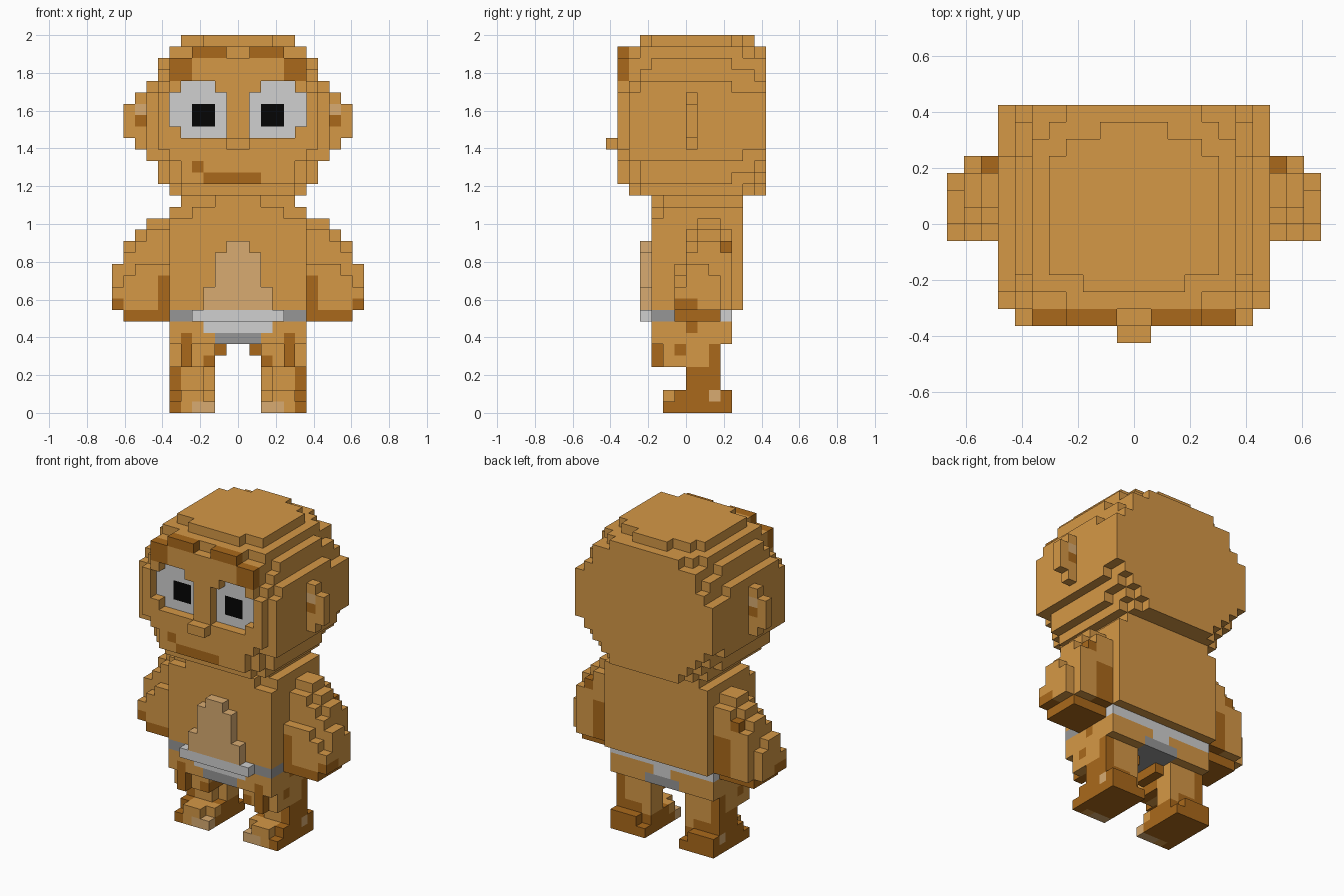
import bpy
import bmesh
from mathutils import Vector

cube = bpy.data.objects.get("Cube")
if cube:
    bpy.data.objects.remove(cube, do_unlink=True)

U = 2 / 33  # size of one block
COLOURS = {
    "gold": (213, 152, 70), "brown": (170, 105, 27), "tan": (216, 171, 113),
    "white": (208, 208, 208), "grey": (150, 150, 150), "black": (5, 5, 5),
}


def linear(c):
    c /= 255
    return c / 12.92 if c <= 0.04045 else ((c + 0.055) / 1.055) ** 2.4


materials = {}
for name, rgb in COLOURS.items():
    m = bpy.data.materials.new(name)
    m.use_nodes = True
    col = tuple(linear(c) for c in rgb) + (1,)
    m.diffuse_color = col
    bsdf = m.node_tree.nodes["Principled BSDF"]
    bsdf.inputs["Base Color"].default_value = col
    bsdf.inputs["Roughness"].default_value = 0.9
    materials[name] = m
ORDER = list(COLOURS)

parts = {}  # part name -> {block: colour}


def cells(x, y, z):
    return [(i, j, k) for i in range(*x) for j in range(*y) for k in range(*z)]


def fill(part, x, y, z, colour="gold"):
    """Add blocks, or recolour those already there."""
    for c in cells(x, y, z):
        parts.setdefault(part, {})[c] = colour


def wide(part, half, y, z, colour="gold"):
    fill(part, (-half, half), y, z, colour)


def pair(part, x, y, z, colour="gold"):
    """Fill the left part and its mirror on the right."""
    fill("left_" + part, x, y, z, colour)
    fill("right_" + part, (-x[1], -x[0]), y, z, colour)


def both(part, x, y, z, colour="gold"):
    """Fill both sides of one central part."""
    fill(part, x, y, z, colour)
    fill(part, (-x[1], -x[0]), y, z, colour)


def carve(part, x, y, z):
    """Remove blocks on both sides of one central part."""
    for i, j, k in cells(x, y, z):
        parts[part].pop((i, j, k), None)
        parts[part].pop((-i - 1, j, k), None)


# Head: half widths from z = 19 upwards, for slices from front to back
for y, halves in [
    ((-6, -5), (0, 5, 5, 6, 7, 7, 7, 7, 7, 6, 6, 6)),
    ((-5, -4), (5, 6, 6, 8, 8, 8, 8, 8, 8, 7, 6, 6, 4)),
    ((-4, -3), (6, 7, 7, 8, 8, 8, 8, 8, 8, 8, 7, 6, 6, 3)),
    ((-3, 4), (6, 7, 7, 8, 8, 8, 8, 8, 8, 8, 7, 7, 6, 5)),
    ((4, 5), (6, 6, 7, 8, 8, 8, 8, 8, 8, 7, 7, 6, 6, 4)),
    ((5, 6), (5, 6, 7, 7, 8, 8, 8, 8, 8, 7, 7, 6, 5, 2)),
    ((6, 7), (4, 5, 6, 7, 8, 8, 8, 8, 8, 7, 6, 6, 4)),
]:
    for k, half in enumerate(halves):
        wide("head", half, y, (19 + k, 20 + k))
# Brows
both("head", (1, 4), (-6, -5), (31, 32), "brown")
both("head", (4, 6), (-6, -5), (29, 31), "brown")
# Sunken eyes with clipped corners
for sign in (-1, 1):
    for i, _, k in cells((1, 6), (0, 1), (24, 29)):
        if (i, k) in ((5, 28), (1, 28), (5, 24)):
            continue
        x = i if sign > 0 else -i - 1
        parts["head"].pop((x, -6, k), None)
        pupil = i in (2, 3) and k in (25, 26)
        parts["head"][(x, -5, k)] = "black" if pupil else "white"
# Mouth
fill("head", (-3, 2), (-6, -5), (20, 21), "brown")
fill("head", (-4, -3), (-6, -5), (21, 22), "brown")
# Nose
wide("nose", 1, (-7, -6), (23, 24))
# Ears
pair("ear", (8, 9), (0, 1), (23, 28))
pair("ear", (9, 10), (0, 1), (24, 27))
pair("ear", (8, 9), (0, 1), (26, 27), "tan")
pair("ear", (8, 9), (0, 1), (25, 26), "brown")

# Neck and torso
wide("torso", 5, (-3, 5), (18, 19))
wide("torso", 6, (-3, 5), (9, 18))
carve("torso", (2, 6), (-3, -2), (18, 19))
carve("torso", (4, 6), (-3, -2), (17, 18))
# Belly patch
for half, z in [(3, (9, 11)), (2, (11, 14)), (1, (14, 15))]:
    wide("belly_patch", half, (-4, -3), z, "tan")

# Briefs: waistband, front panel and crotch
wide("briefs", 6, (-3, 4), (8, 9), "white")
both("briefs", (4, 6), (-3, -1), (8, 9), "grey")
wide("briefs", 4, (-4, -3), (8, 9), "white")
wide("briefs", 3, (-3, 0), (7, 8), "white")
wide("briefs", 1, (0, 4), (7, 8), "white")
wide("briefs", 2, (-3, 4), (6, 7), "grey")

# Arms: stepped and rounded from shoulder to hand
for x, y, z in [
    ((6, 8), (0, 4), (13, 16)), ((6, 8), (1, 3), (16, 17)),
    ((8, 9), (0, 4), (13, 15)), ((8, 9), (1, 3), (15, 16)),
    ((9, 10), (0, 4), (13, 14)), ((9, 10), (1, 3), (14, 15)),
    ((6, 9), (-1, 4), (9, 13)), ((9, 10), (-1, 4), (9, 12)), ((9, 10), (0, 4), (12, 13)),
    ((10, 11), (-1, 3), (9, 11)), ((10, 11), (0, 3), (11, 12)), ((10, 11), (0, 2), (12, 13)),
]:
    pair("arm", x, y, z)
pair("arm", (6, 7), (-1, 4), (9, 12), "brown")
pair("arm", (6, 8), (3, 4), (9, 13), "brown")
pair("arm", (8, 9), (3, 4), (14, 15), "brown")
pair("arm", (10, 11), (-1, 1), (9, 10), "brown")
pair("arm", (6, 10), (-1, 3), (8, 9), "brown")

# Legs
pair("leg", (3, 6), (-3, 0), (7, 8))
pair("leg", (1, 6), (0, 4), (7, 8))
pair("leg", (2, 6), (-3, 4), (6, 7))
pair("leg", (2, 6), (-2, 3), (4, 6))
pair("leg", (1, 2), (-1, 2), (5, 6), "brown")
pair("leg", (3, 5), (0, 3), (2, 4))
pair("leg", (2, 6), (1, 3), (2, 4))
# darker patches on hip, knee and shin
pair("leg", (4, 5), (-3, -1), (4, 7), "brown")
pair("leg", (5, 6), (-1, 0), (5, 6), "brown")
pair("leg", (5, 6), (0, 1), (7, 8), "brown")
pair("leg", (2, 3), (-2, 1), (4, 5), "brown")
pair("leg", (5, 6), (2, 3), (4, 6), "brown")
pair("leg", (5, 6), (0, 3), (2, 4), "brown")
pair("leg", (3, 5), (2, 3), (2, 3), "brown")

# Feet with lighter toes and heel
pair("foot", (2, 6), (-1, 4), (0, 1), "brown")
pair("foot", (2, 6), (-1, 3), (1, 2), "brown")
pair("foot", (3, 6), (3, 4), (1, 2), "brown")
pair("foot", (2, 6), (-2, -1), (0, 1))
pair("foot", (2, 4), (-2, -1), (0, 1), "tan")
pair("foot", (3, 5), (-2, -1), (1, 2))
pair("foot", (2, 5), (-1, 0), (1, 2))
pair("foot", (5, 6), (-2, -1), (0, 1), "brown")
pair("foot", (3, 6), (2, 3), (1, 2), "tan")

# Turn each part into a mesh of its exposed faces
solid = {c for blocks in parts.values() for c in blocks}
SIDES = {
    (1, 0, 0): [(1, 0, 0), (1, 1, 0), (1, 1, 1), (1, 0, 1)],
    (-1, 0, 0): [(0, 0, 0), (0, 0, 1), (0, 1, 1), (0, 1, 0)],
    (0, 1, 0): [(0, 1, 0), (0, 1, 1), (1, 1, 1), (1, 1, 0)],
    (0, -1, 0): [(0, 0, 0), (1, 0, 0), (1, 0, 1), (0, 0, 1)],
    (0, 0, 1): [(0, 0, 1), (1, 0, 1), (1, 1, 1), (0, 1, 1)],
    (0, 0, -1): [(0, 0, 0), (0, 1, 0), (1, 1, 0), (1, 0, 0)],
}
for name, blocks in parts.items():
    bm = bmesh.new()
    verts = {}
    for c, colour in blocks.items():
        for step, corners in SIDES.items():
            if tuple(a + b for a, b in zip(c, step)) in solid:
                continue
            loop = []
            for k in corners:
                p = tuple(a + b for a, b in zip(c, k))
                if p not in verts:
                    verts[p] = bm.verts.new(Vector(p) * U)
                loop.append(verts[p])
            bm.faces.new(loop).material_index = ORDER.index(colour)
    bmesh.ops.dissolve_limit(bm, angle_limit=0.01, verts=bm.verts[:],
                             edges=bm.edges[:], delimit={"MATERIAL"})
    mesh = bpy.data.meshes.new(name)
    bm.to_mesh(mesh)
    bm.free()
    for key in ORDER:
        mesh.materials.append(materials[key])
    bpy.context.scene.collection.objects.link(bpy.data.objects.new(name, mesh))
